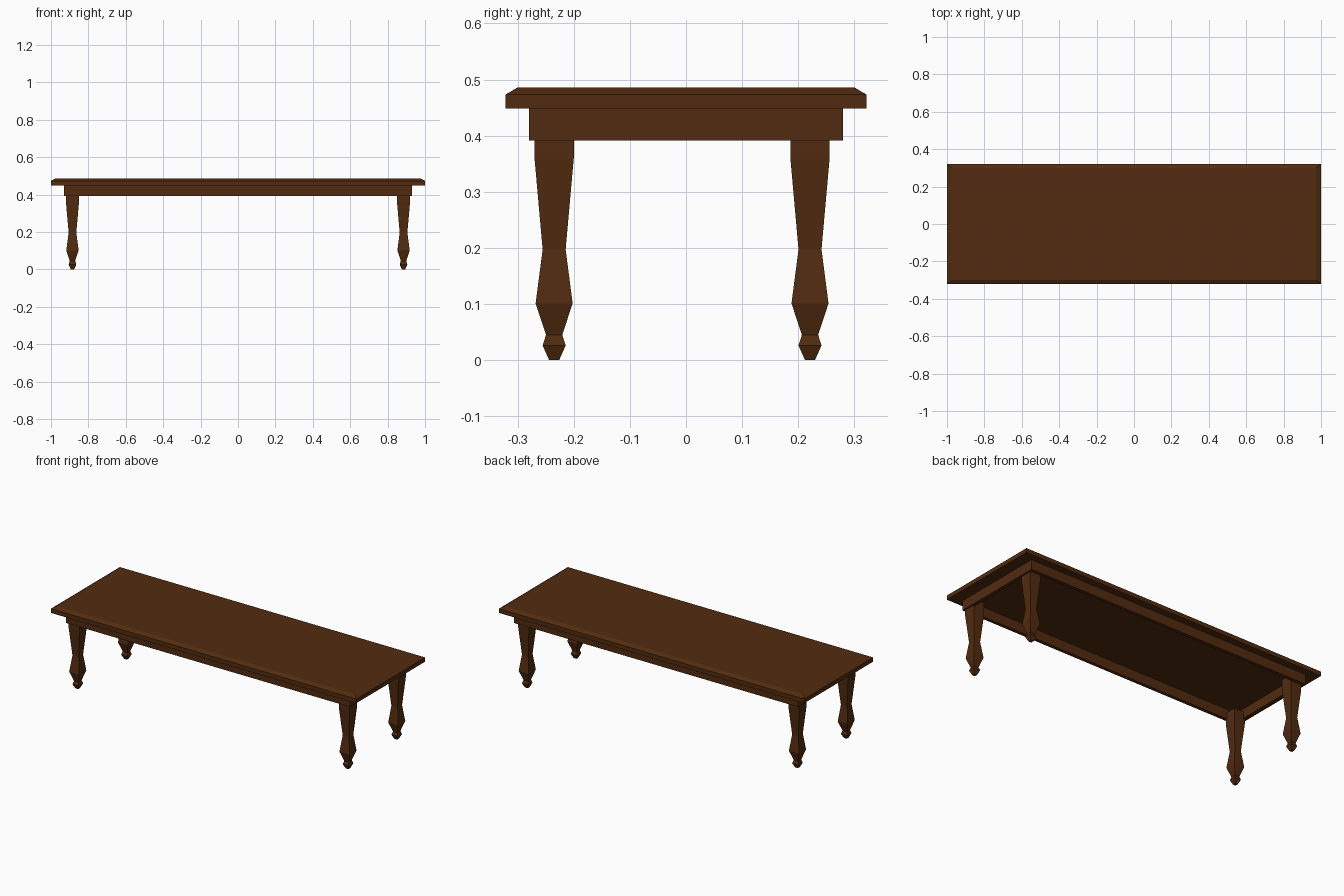
import bpy, bmesh

if "Cube" in bpy.data.objects:
    bpy.data.objects.remove(bpy.data.objects["Cube"])

wood = bpy.data.materials.new("dark_wood")
wood.diffuse_color = (0.085, 0.024, 0.005, 1)
wood.use_nodes = True
wood.node_tree.nodes["Principled BSDF"].inputs["Base Color"].default_value = wood.diffuse_color


def loft(name, sections, location=(0, 0, 0), capped=True):
    """Stack rectangular sections (half x, half y, z) into one flat-faced solid."""
    bm = bmesh.new()
    rings = [[bm.verts.new((sx * hx, sy * hy, z))
              for sx, sy in ((-1, -1), (1, -1), (1, 1), (-1, 1))]
             for hx, hy, z in sections]
    for low, high in zip(rings, rings[1:]):
        for i in range(4):
            j = (i + 1) % 4
            bm.faces.new((low[i], low[j], high[j], high[i]))
    if capped:
        bm.faces.new(rings[0][::-1])
        bm.faces.new(rings[-1])
    mesh = bpy.data.meshes.new(name)
    bm.to_mesh(mesh)
    bm.free()
    mesh.materials.append(wood)
    obj = bpy.data.objects.new(name, mesh)
    obj.location = location
    bpy.context.collection.objects.link(obj)
    return obj


# Tabletop with a bevelled upper edge
loft("tabletop", [(1.0, 0.322, 0.448), (1.0, 0.322, 0.473), (0.975, 0.30, 0.486)])

# Hollow apron frame under the top
apron = loft("apron", [(0.93, 0.28, 0.391), (0.93, 0.28, 0.448)], capped=False)
wall = apron.modifiers.new("wall", 'SOLIDIFY')
wall.thickness = 0.02
wall.offset = -1
wall.use_even_offset = True

# Square turned legs: (half width, height)
profile = [(0.009, 0), (0.0205, 0.026), (0.0145, 0.045), (0.033, 0.101),
           (0.0205, 0.197), (0.035, 0.36), (0.035, 0.43)]
for side, x in (("left", -0.885), ("right", 0.885)):
    for end, y in (("front", -0.235), ("back", 0.221)):
        loft(f"{end}_{side}_leg", [(w, w, z) for w, z in profile], (x, y, 0))
